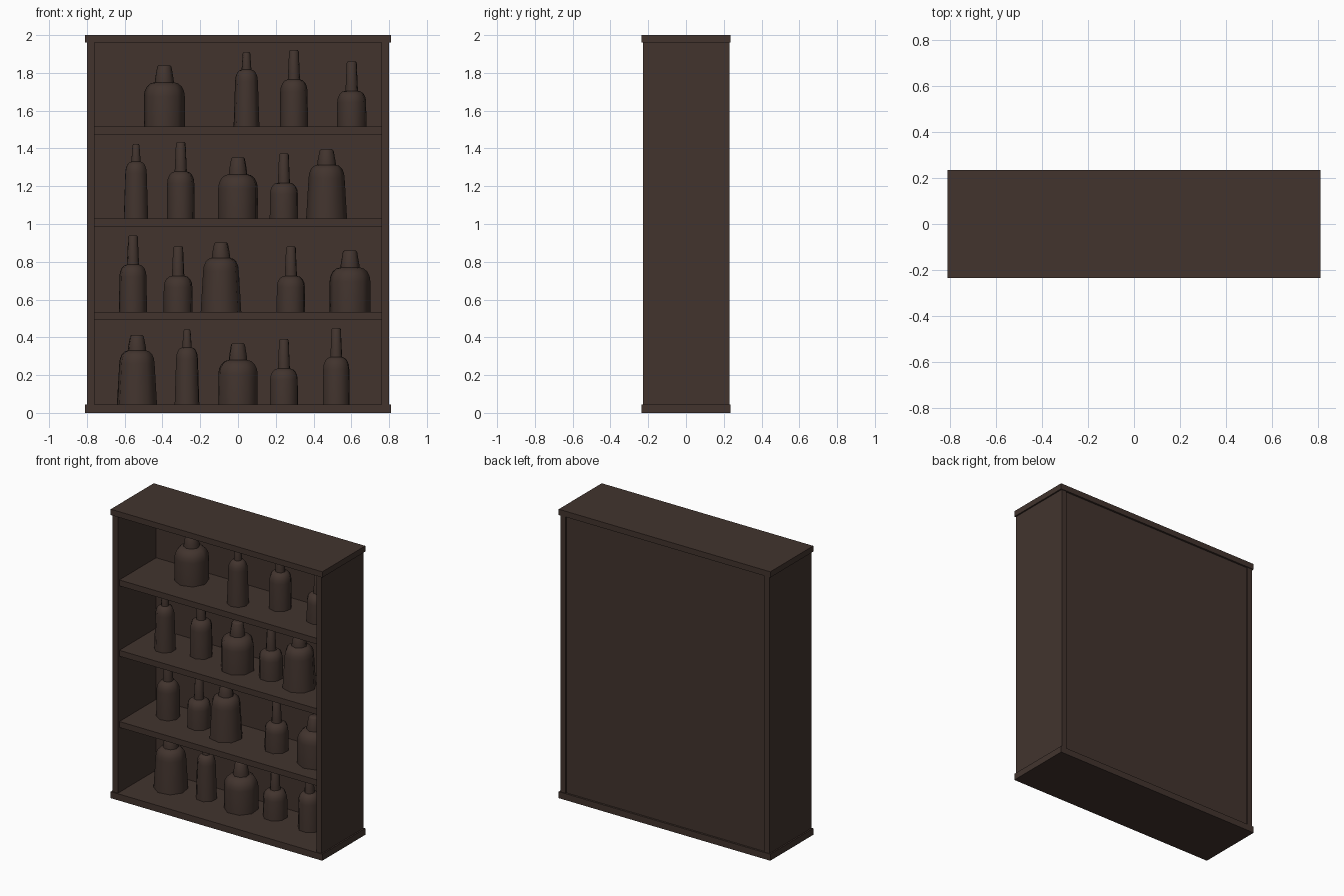
import bpy, bmesh, math, random

if "Cube" in bpy.data.objects:
    bpy.data.objects.remove(bpy.data.objects["Cube"])

random.seed(4)
wood = bpy.data.materials.new("dark_brown")
wood.diffuse_color = (0.054, 0.034, 0.027, 1)
wood.use_nodes = True
wood.node_tree.nodes["Principled BSDF"].inputs["Base Color"].default_value = wood.diffuse_color


def finish(name, bm):
    bmesh.ops.recalc_face_normals(bm, faces=bm.faces)
    me = bpy.data.meshes.new(name)
    bm.to_mesh(me)
    bm.free()
    me.materials.append(wood)
    ob = bpy.data.objects.new(name, me)
    bpy.context.collection.objects.link(ob)
    return ob


def box(name, lo, hi):
    bm = bmesh.new()
    bmesh.ops.create_cube(bm, size=1)
    for v in bm.verts:
        v.co = [(a + b) / 2 + c * (b - a) for a, b, c in zip(lo, hi, v.co)]
    return finish(name, bm)


# cabinet carcass
box("base_board", (-0.81, -0.235, 0), (0.81, 0.235, 0.045))
box("top_board", (-0.81, -0.235, 1.96), (0.81, 0.235, 2))
box("left_side", (-0.8, -0.228, 0.045), (-0.76, 0.23, 1.96))
box("right_side", (0.76, -0.228, 0.045), (0.8, 0.23, 1.96))
box("back_panel", (-0.76, 0.19, 0.045), (0.76, 0.222, 1.96))
for i, z in enumerate((0.535, 1.028, 1.515)):
    box(f"shelf_{i + 1}", (-0.76, -0.212, z - 0.041), (0.76, 0.19, z))

# bottle shapes: base radius, body radius, body height, neck radius, neck height, lip radius, height
SHAPES = {
    "squat": (0.109, 0.109, 0.16, 0.051, 0.245, 0.038, 0.325),
    "wide": (0.109, 0.096, 0.215, 0.050, 0.295, 0.037, 0.368),
    "tall": (0.075, 0.073, 0.185, 0.033, 0.26, 0.026, 0.405),
    "short": (0.079, 0.078, 0.13, 0.034, 0.20, 0.027, 0.346),
    "slim": (0.069, 0.061, 0.24, 0.026, 0.312, 0.020, 0.396),
}
SIDES = 8


def bottle(name, kind, x, y, z):
    r0, rb, zb, rn, zn, rl, h = SHAPES[kind]
    prof = [(r0, 0)]
    for k in range(5):  # rounded shoulder
        a = math.pi / 2 * k / 4
        prof.append((rn + (rb - rn) * math.cos(a), zb + (zn - zb - 0.01) * math.sin(a)))
    prof += [(rn * 0.96, zn + 0.01), (rl, h - 0.008), (rl * 0.8, h)]
    turn = random.uniform(0, math.tau)
    bm = bmesh.new()
    rings = [[bm.verts.new((x + r * math.cos(turn + math.tau * i / SIDES),
                            y + r * math.sin(turn + math.tau * i / SIDES), z + dz))
              for i in range(SIDES)] for r, dz in prof]
    for a, b in zip(rings, rings[1:]):
        for i in range(SIDES):
            j = (i + 1) % SIDES
            bm.faces.new((a[i], a[j], b[j], b[i])).smooth = True
    bm.faces.new(rings[0])
    bm.faces.new(rings[-1])
    ob = finish(name, bm)
    bpy.context.view_layer.objects.active = ob
    bpy.ops.object.select_all(action='DESELECT')
    ob.select_set(True)
    bpy.ops.object.shade_smooth_by_angle(angle=math.radians(60))


# bottles on each shelf: kind, x, y
ROWS = {
    1.515: [("squat", -0.39, 0.05), ("slim", 0.045, -0.065), ("tall", 0.296, 0.04),
            ("short", 0.602, 0.02)],
    1.028: [("slim", -0.54, -0.027), ("tall", -0.303, 0.03), ("squat", 0, -0.005),
            ("short", 0.243, 0.015), ("wide", 0.469, 0)],
    0.535: [("tall", -0.556, 0.03), ("short", -0.317, 0.027), ("wide", -0.09, -0.003),
            ("short", 0.28, 0.023), ("squat", 0.593, -0.01)],
    0.045: [("wide", -0.535, 0.03), ("slim", -0.27, 0.04), ("squat", 0, 0.034),
            ("short", 0.243, 0.06), ("tall", 0.52, 0.04)],
}
for r, (z, items) in enumerate(ROWS.items()):
    for i, (kind, x, y) in enumerate(items):
        bottle(f"{kind}_bottle_{r + 1}_{i + 1}", kind, x, y, z)
